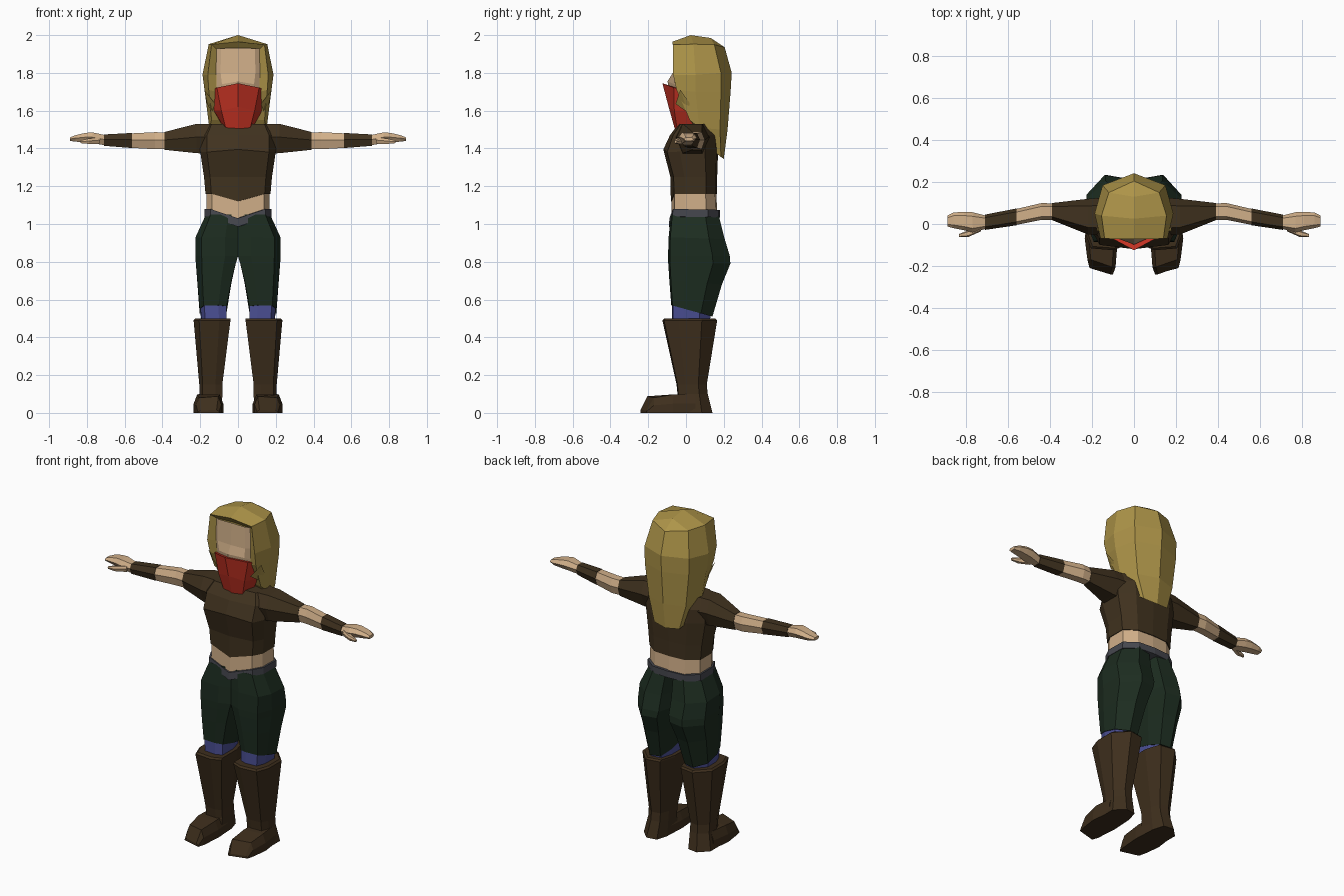
import bpy, bmesh


def material(name, r, g, b):
    m = bpy.data.materials.new(name)
    m.diffuse_color = [(c / 255) ** 2.2 for c in (r, g, b)] + [1]
    return m


SKIN = material("skin", 208, 174, 136)
HAIR = material("blond hair", 172, 147, 74)
RED = material("red cloth", 196, 54, 40)
BROWN = material("brown cloth", 66, 53, 36)
BOOT = material("boot leather", 64, 50, 34)
GREEN = material("green cloth", 34, 48, 37)
BLUE = material("blue stocking", 76, 80, 146)
GREY = material("grey belt", 72, 73, 80)


def build(name, mat, verts, faces):
    """Mesh from one half, mirrored across x = 0, centre faces removed."""
    bm = bmesh.new()
    for s in (1, -1):
        vs = [bm.verts.new((s * x, y, z)) for x, y, z in verts]
        for f in faces:
            if all(verts[i][0] < 1e-4 for i in f):
                continue
            bm.faces.new([vs[i] for i in (f if s > 0 else f[::-1])])
    bmesh.ops.remove_doubles(bm, verts=bm.verts, dist=1e-4)
    bmesh.ops.recalc_face_normals(bm, faces=bm.faces)
    me = bpy.data.meshes.new(name)
    bm.to_mesh(me)
    bm.free()
    me.materials.append(mat)
    ob = bpy.data.objects.new(name, me)
    bpy.context.collection.objects.link(ob)
    return ob


def loft(name, mat, rings):
    n = len(rings[0])
    verts = [p for r in rings for p in r]
    faces = [(k * n + i, k * n + (i + 1) % n, (k + 1) * n + (i + 1) % n, (k + 1) * n + i)
             for k in range(len(rings) - 1) for i in range(n)]
    faces += [tuple(range(n))[::-1], tuple(range(len(verts) - n, len(verts)))]
    return build(name, mat, verts, faces)


BODY = ((0, 0), (.82, .07), (1, .3), (1, .76), (.6, .97), (0, 1))
LEG = ((0, .08), (.3, 0), (.85, .03), (1, .3), (1, .72), (.6, 1), (.15, .95), (0, .6))


def ring(shape, zf, zb, xi, xo, yf, yb, dip=0):
    """Level cross-section of one half; zf/zb are front/back heights."""
    return [(xi + (xo - xi) * u, yf + (yb - yf) * v,
             zf + (zb - zf) * v - (dip if u == 0 and v < .1 else 0)) for u, v in shape]


def body(*a):
    return ring(BODY, *a)


def leg(*a):
    return ring(LEG, *a)


def arm(x, y0, y1, z0, z1):
    """Six-sided cross-section of an arm."""
    zm = z0 + (z1 - z0) * .55
    d = (y1 - y0) * .2
    return [(x, y0 + d, z0), (x, y1 - d, z0), (x, y1, zm),
            (x, y1 - d, z1), (x, y0 + d, z1), (x, y0, zm)]


# Torso
loft("shirt", BROWN, [
    body(1.16, 1.16, 0, .172, -.08, .165, .04),
    body(1.25, 1.25, 0, .18, -.083, .165),
    body(1.38, 1.39, 0, .2, -.12, .17, -.015),
    body(1.47, 1.47, 0, .2, -.085, .16),
    body(1.53, 1.53, 0, .17, -.04, .125)])
loft("belly", SKIN, [
    body(1.07, 1.07, 0, .168, -.078, .165, .05),
    body(1.17, 1.17, 0, .168, -.076, .16, .04)])
loft("belt", GREY, [
    body(1.04, 1.035, 0, .178, -.09, .18, .055),
    body(1.08, 1.075, 0, .178, -.088, .18, .05)])
loft("neck", SKIN, [
    body(1.5, 1.5, 0, .06, -.02, .09), body(1.62, 1.62, 0, .06, -.02, .09)])

# Trousers: a shared hip that splits into two legs below the crotch
loft("trousers", GREEN, [
    leg(.57, .51, .06, .203, -.078, .14),
    leg(.7, .68, .035, .215, -.088, .19),
    leg(.79, .79, .012, .223, -.094, .235),
    leg(.83, .83, 0, .226, -.095, .232),
    leg(.93, .92, 0, .226, -.092, .205),
    leg(1.05, 1.05, 0, .17, -.08, .172)])
loft("stockings", BLUE, [
    leg(.46, .44, .062, .19, -.075, .12),
    leg(.58, .53, .062, .2, -.075, .132)])

# Boots
loft("boot_shaft", BOOT, [
    leg(0, 0, .085, .225, -.06, .14),
    leg(.1, .1, .083, .205, -.045, .115),
    leg(.15, .15, .083, .205, -.05, .11),
    leg(.49, .49, .04, .235, -.125, .165),
    leg(.5, .5, .04, .225, -.115, .155)])


def foot(y0, y1, a, b, h, top):
    """Foot section; y0 inner side, y1 outer side."""
    t = (b - a) * .12
    return [(a, y0, 0), (b, y1, 0), (b, y1, h * .5), (b - t, y1, h),
            (a + t, y0, top), (a, y0, top * .5)]


loft("boot_foot", BOOT, [
    foot(.05, .05, .085, .22, .1, .1),
    foot(-.08, -.07, .078, .235, .097, .097),
    foot(-.205, -.17, .088, .222, .08, .088),
    foot(-.24, -.21, .1, .212, .012, .016)])

# Arms: sleeve, bare elbow, wrist band, hand
loft("sleeve", BROWN, [
    arm(.1, -.06, .13, 1.37, 1.53), arm(.22, -.05, .12, 1.375, 1.53),
    arm(.39, .018, .1, 1.393, 1.487)])
loft("elbow", SKIN, [
    arm(.39, .02, .098, 1.397, 1.485), arm(.44, .02, .1, 1.396, 1.486),
    arm(.56, -.004, .072, 1.403, 1.48)])
loft("wrist_band", BROWN, [
    arm(.56, -.006, .074, 1.402, 1.482), arm(.71, -.028, .045, 1.414, 1.474)])
loft("hand", SKIN, [
    arm(.71, -.024, .041, 1.418, 1.472), arm(.77, -.04, .056, 1.428, 1.485),
    arm(.81, -.03, .058, 1.432, 1.482), arm(.86, -.02, .055, 1.436, 1.47),
    arm(.89, -.012, .04, 1.44, 1.458)])
loft("thumb", SKIN, [
    arm(.73, -.035, 0, 1.425, 1.46), arm(.79, -.062, -.03, 1.424, 1.452),
    arm(.835, -.062, -.048, 1.428, 1.442)])


def sheet(name, mat, rows, extra_verts=(), extra_faces=()):
    n = len(rows[0])
    verts = [p for r in rows for p in r]
    faces = [(k * n + i, k * n + i + 1, k * n + n + i + 1, k * n + n + i)
             for k in range(len(rows) - 1) for i in range(n - 1)]
    return build(name, mat, verts + list(extra_verts), faces + list(extra_faces))


# Hair: rows run from front centre, round the rim and side, to the back centre
sheet("hair", HAIR, [
    [(0, -.045, 1.93), (.113, -.045, 1.925), (.14, -.07, 1.95),
     (.155, .04, 1.952), (.12, .15, 1.95), (0, .205, 1.935)],
    [(0, -.045, 1.79), (.116, -.045, 1.79), (.16, -.068, 1.79),
     (.188, .05, 1.79), (.15, .185, 1.8), (0, .242, 1.8)],
    [(0, -.04, 1.7), (.115, -.04, 1.7), (.155, -.05, 1.71),
     (.176, .05, 1.7), (.148, .185, 1.7), (0, .236, 1.7)],
    [(0, .03, 1.55), (.1, .03, 1.55), (.14, .02, 1.55),
     (.152, .07, 1.51), (.125, .18, 1.5), (0, .22, 1.5)],
    [(0, .13, 1.42), (.06, .13, 1.42), (.1, .12, 1.42),
     (.112, .14, 1.39), (.085, .185, 1.355), (0, .2, 1.345)]],
    [(0, -.072, 1.965), (0, .025, 2), (0, .13, 1.985)],
    [(0, 1, 2, 30), (30, 2, 3, 31), (31, 3, 4, 32), (32, 4, 5),
     (24, 25, 26, 27, 28, 29)])
build("hair_lock", HAIR,
      [(.178, -.03, 1.71), (.12, -.055, 1.635), (.14, .01, 1.59), (.165, .02, 1.64)],
      [(0, 1, 2), (0, 2, 3), (0, 3, 1), (1, 3, 2)])

# Face and the scarf that covers its lower half
sheet("face", SKIN, [
    [(0, -.062, 1.932), (.09, -.06, 1.93), (.116, -.044, 1.928)],
    [(0, -.07, 1.8), (.092, -.064, 1.8), (.118, -.044, 1.8)],
    [(0, -.098, 1.755), (.085, -.06, 1.74), (.116, -.04, 1.73)],
    [(0, -.085, 1.69), (.08, -.055, 1.69), (.11, -.035, 1.69)]])
sheet("scarf", RED, [
    [(0, -.125, 1.745), (.112, -.065, 1.722), (.146, 0, 1.705), (0, 0, 1.705)],
    [(0, -.092, 1.62), (.088, -.062, 1.6), (.128, .005, 1.6), (0, .01, 1.6)],
    [(0, -.052, 1.478), (.06, -.045, 1.49), (.088, .035, 1.53), (0, .035, 1.53)]],
    (), [(0, 1, 2, 3), (11, 10, 9, 8)])
